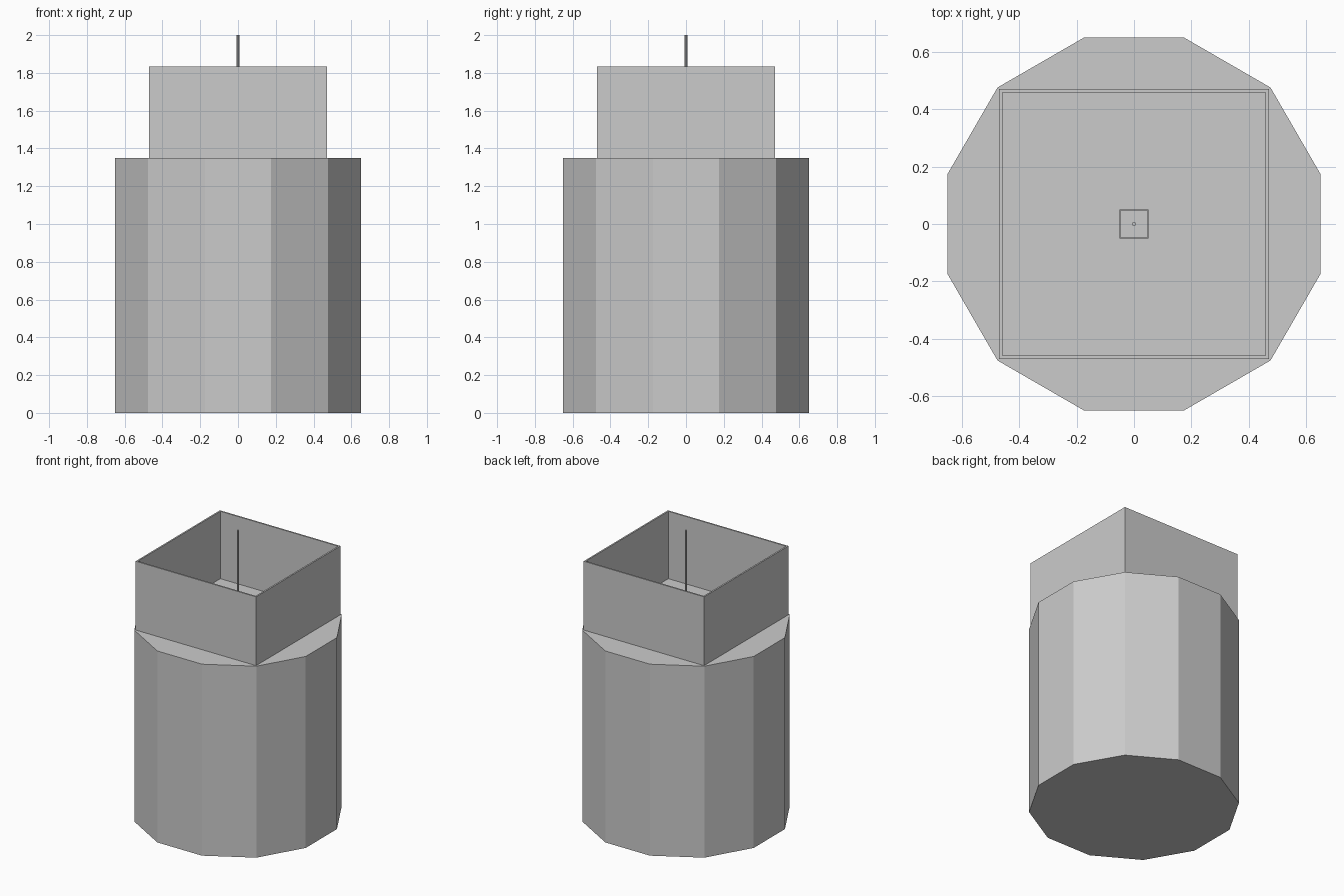
import bpy, bmesh, math

if "Cube" in bpy.data.objects:
    bpy.data.objects.remove(bpy.data.objects["Cube"])

grey = bpy.data.materials.new("plain grey")
grey.diffuse_color = (0.6, 0.6, 0.6, 1)
grey.use_nodes = True
grey.node_tree.nodes["Principled BSDF"].inputs["Base Color"].default_value = grey.diffuse_color


def finish(name, bm):
    bmesh.ops.recalc_face_normals(bm, faces=bm.faces)
    mesh = bpy.data.meshes.new(name)
    bm.to_mesh(mesh)
    bm.free()
    mesh.materials.append(grey)
    obj = bpy.data.objects.new(name, mesh)
    bpy.context.collection.objects.link(obj)
    return obj


def prism(name, sides, radius, z0, z1):
    """Closed upright prism with a flat side facing front."""
    bm = bmesh.new()
    ring = [bm.verts.new((radius * math.cos(a), radius * math.sin(a), z0))
            for a in ((i + 0.5) * math.tau / sides for i in range(sides))]
    base = bm.faces.new(ring)
    top = bmesh.ops.extrude_face_region(bm, geom=[base], use_keep_orig=True)
    for v in top["geom"]:
        if isinstance(v, bmesh.types.BMVert):
            v.co.z = z1
    return finish(name, bm)


def tray(name, half, wall, z0, z1, floor):
    """Square box, open at the top, with thin walls and a floor."""
    bm = bmesh.new()
    rings = []
    for h, z in ((half, z0), (half, z1), (half - wall, z1), (half - wall, floor)):
        rings.append([bm.verts.new((sx * h, sy * h, z))
                      for sx, sy in ((-1, -1), (1, -1), (1, 1), (-1, 1))])
    for a, b in zip(rings, rings[1:]):
        for i in range(4):
            j = (i + 1) % 4
            bm.faces.new((a[i], a[j], b[j], b[i]))
    bm.faces.new(rings[0])
    bm.faces.new(rings[-1])
    return finish(name, bm)


# Twelve-sided tower body
prism("tower_body", 12, 0.65 / math.cos(math.pi / 12), 0, 1.35)
# Open square parapet on the roof
tray("roof_parapet", 0.47, 0.011, 1.35, 1.835, 1.36)
# Small square socket and thin mast in the middle
tray("mast_socket", 0.05, 0.003, 1.355, 1.40, 1.365)
prism("mast", 8, 0.008, 1.36, 2.0)
